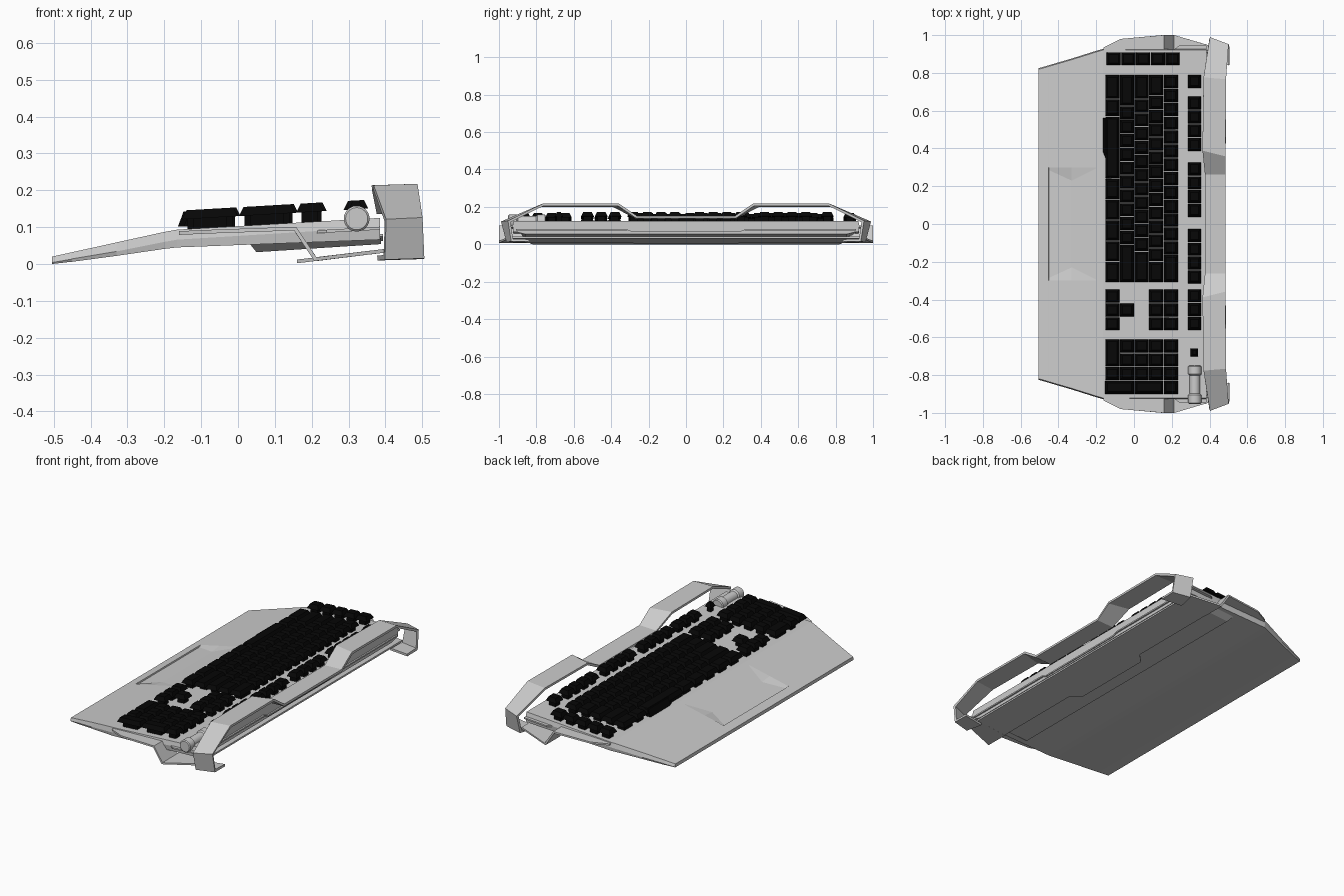
import bpy, bmesh, math

if "Cube" in bpy.data.objects:
    bpy.data.objects.remove(bpy.data.objects["Cube"])

SLOPE = 0.058


def deck(x):
    return 0.093 + SLOPE * (x + 0.17)


def finish(name, bm, mat=None):
    bmesh.ops.recalc_face_normals(bm, faces=bm.faces)
    me = bpy.data.meshes.new(name)
    bm.to_mesh(me)
    bm.free()
    ob = bpy.data.objects.new(name, me)
    bpy.context.collection.objects.link(ob)
    if mat:
        me.materials.append(mat)
    return ob


def loft(bm, rings, closed=True):
    rows = [[bm.verts.new(p) for p in r] for r in rings]
    n = len(rows[0])
    for a, b in zip(rows, rows[1:]):
        for i in range(n if closed else n - 1):
            j = (i + 1) % n
            bm.faces.new((a[i], a[j], b[j], b[i]))
    if closed:
        bm.faces.new(rows[0])
        bm.faces.new(rows[-1][::-1])


def solidify(ob, t):
    m = ob.modifiers.new("thickness", "SOLIDIFY")
    m.thickness = t
    m.offset = 0
    m.use_even_offset = True


# Body and wrist rest: cross-sections along x
# (x, half width, bottom, mid, top, dip depth, dip half width)
sections = [(-0.505, 0.825, 0.0, 0.004, 0.02, 0, 0.29), (-0.452, 0.84, 0.006, 0.013, 0.0315, 0, 0.29),
            (-0.450, 0.841, 0.006, 0.014, 0.032, 0.008, 0.285), (-0.33, 0.876, 0.022, 0.034, 0.0585, 0.008, 0.23),
            (-0.2, 0.917, 0.041, 0.06, 0.087, 0, 0.295), (-0.165, 0.927, 0.045, 0.066, 0.0933, 0, 0.295),
            (0.385, 0.927, 0.066, 0.1, 0.125, 0, 0.295)]
bm = bmesh.new()
rings = []
for x, w, zb, zm, zt, dip, k in sections:
    rings.append([(x, -w + 0.004, zb), (x, -w, zm), (x, -w + 0.006, zt), (x, -0.3, zt),
                  (x, -k, zt - dip), (x, k, zt - dip), (x, 0.3, zt),
                  (x, w - 0.006, zt), (x, w, zm), (x, w - 0.004, zb)])
loft(bm, rings)
finish("body_and_wrist_rest", bm)

# Lower base block, tapering downwards
bm = bmesh.new()
base = [(0.02, 0.05, 0.032, 0.04), (0.388, 0.388, 0.054, 0.08)]
loft(bm, [[(a, -0.92, 0.07), (b, -0.86, z0), (b, 0.86, z0), (a, 0.92, 0.07)]
          for a, b, z0, _ in base])
finish("base_block", bm)

# Thin trim strips on the rear face
bm = bmesh.new()
trim = [(-0.91, 0.074), (-0.32, 0.074), (-0.29, 0.062), (0.29, 0.062), (0.32, 0.074), (0.91, 0.074)]
loft(bm, [[(0.384, y, z), (0.394, y, z), (0.394, y, z + 0.008), (0.384, y, z + 0.008)] for y, z in trim])
finish("rear_trim", bm)

# Folded side wings (x, z, inner y, outer y) and the rear corner flange
wing = [(-0.16, 0.084, 0.9, 0.935), (-0.07, 0.088, 0.9, 0.98), (0.155, 0.096, 0.9, 1.0),
        (0.21, 0.013, 0.86, 1.0), (0.4, 0.036, 0.86, 0.945)]
for side, s in (("left", 1), ("right", -1)):
    bm = bmesh.new()
    loft(bm, [[(x, s * a, z), (x, s * b, z)] for x, z, a, b in wing], closed=False)
    solidify(finish(side + "_wing", bm), 0.01)
    bm = bmesh.new()
    outline = [(0.2, 0.915), (0.24, 0.945), (0.385, 0.945), (0.385, 0.915)]
    loft(bm, [[(x, s * y, deck(x) - d) for x, y in outline] for d in (0.024, 0.032)])
    finish(side + "_rear_flange", bm)

# Under plate joining both wings, with a shallow centre tab
bm = bmesh.new()
plate = [(0.21, -0.86, 0.013), (0.21, -0.3, 0.013), (0.16, -0.25, 0.007), (0.16, 0.25, 0.007),
         (0.21, 0.3, 0.013), (0.21, 0.86, 0.013), (0.4, 0.86, 0.036), (0.4, -0.86, 0.036)]
loft(bm, [[(x, y, z + d) for x, y, z in plate] for d in (-0.005, 0.005)])
finish("under_plate", bm)

# Raised rear guard: bent strip (front x, front y, rear x, rear y, z)
half = [(0.378, 0.86, 0.504, 0.84, 0.016), (0.397, 0.955, 0.504, 0.93, 0.018),
        (0.40, 0.982, 0.499, 0.945, 0.118), (0.368, 0.775, 0.487, 0.765, 0.207),
        (0.363, 0.39, 0.485, 0.36, 0.207), (0.376, 0.265, 0.485, 0.265, 0.142)]
path = half + [(a, -b, c, -d, z) for a, b, c, d, z in reversed(half)]
bm = bmesh.new()
loft(bm, [[(a, b, z), (c, d, z + 0.004)] for a, b, c, d, z in path], closed=False)
solidify(finish("rear_guard", bm), 0.013)

# Keycaps: tapered caps on narrow stems
black = bpy.data.materials.new("key_black")
black.diffuse_color = (0.002, 0.002, 0.002, 1)
black.use_nodes = True
black.node_tree.nodes["Principled BSDF"].inputs["Base Color"].default_value = black.diffuse_color
U, GAP = 0.0733, 0.005
keys = bmesh.new()


def key(x, y, dx=0.074, dy=0.068):
    def ring(hx, hy, h):
        return [(x + i * hx, y + j * hy, deck(x + i * hx) + h)
                for i, j in ((-1, -1), (1, -1), (1, 1), (-1, 1))]
    hx, hy, t = dx / 2, dy / 2, 0.012
    loft(keys, [ring(hx, hy, 0.027), ring(hx - t, hy - t, 0.051)])
    loft(keys, [ring(hx * 0.6, hy * 0.6, -0.004), ring(hx * 0.6, hy * 0.6, 0.029)])


ROWS = [-0.115, -0.037, 0.04, 0.117, 0.195]
main = [[1.75, 1.25, 4.5] + [1.5] * 5,
        [2.25] + [1] * 10 + [2.75],
        [1.75] + [1] * 11 + [2.25],
        [1.5] + [1] * 12 + [1.5],
        [1] * 13 + [2]]
for x, widths in zip(ROWS, main):
    y = 0.79
    for w in widths:
        key(x, y - w * U / 2, dy=w * U - GAP)
        y -= w * U
# Macro column
for i in range(5):
    key(-0.108 + 0.078 * i, 0.875)
# Function row
for start, n in ((0.755, 1), (0.64, 4), (0.292, 4), (-0.06, 4), (-0.38, 3)):
    for i in range(n):
        key(0.32, start - i * U, 0.067)
key(0.32, -0.68, 0.04, 0.044)
# Navigation cluster and arrows
for y in (-0.382, -0.455, -0.528):
    for x in (ROWS[0], ROWS[3], ROWS[4]):
        key(x, y)
key(ROWS[1], -0.455)
# Number pad
for c in range(3):
    for r in range(1, 5):
        key(ROWS[r], -0.645 - c * U)
key(ROWS[0], -0.645 - U / 2, dy=2 * U - GAP)
key(ROWS[0], -0.645 - 2 * U)
for r in (0.5, 2.5):
    key(ROWS[0] + r * 0.0775, -0.645 - 3 * U, dx=0.152)
key(ROWS[4], -0.645 - 3 * U)
finish("keycaps", keys, black)

# Thumb ledge on the front of the space bar
bm = bmesh.new()
ledge = [(-0.163, 0.56), (-0.163, 0.38), (-0.147, 0.34), (-0.147, 0.24), (-0.135, 0.24), (-0.135, 0.56)]
loft(bm, [[(x + d, y, z) for x, y in ledge] for z, d in ((0.102, 0), (0.128, 0.01), (0.142, 0.015))])
finish("space_bar_ledge", bm, black)

# Volume roller: turned profile (y, radius)
bm = bmesh.new()
turned = [(-0.75, 0.03), (-0.755, 0.035), (-0.795, 0.035), (-0.802, 0.028),
          (-0.898, 0.028), (-0.905, 0.035), (-0.947, 0.035), (-0.952, 0.03)]
N = 24
loft(bm, [[(0.322 + r * math.cos(2 * math.pi * i / N), y, 0.123 + r * math.sin(2 * math.pi * i / N))
           for i in range(N)] for y, r in turned])
roller = finish("volume_roller", bm)
bpy.context.view_layer.objects.active = roller
roller.select_set(True)
bpy.ops.object.shade_smooth_by_angle(angle=math.radians(30))
